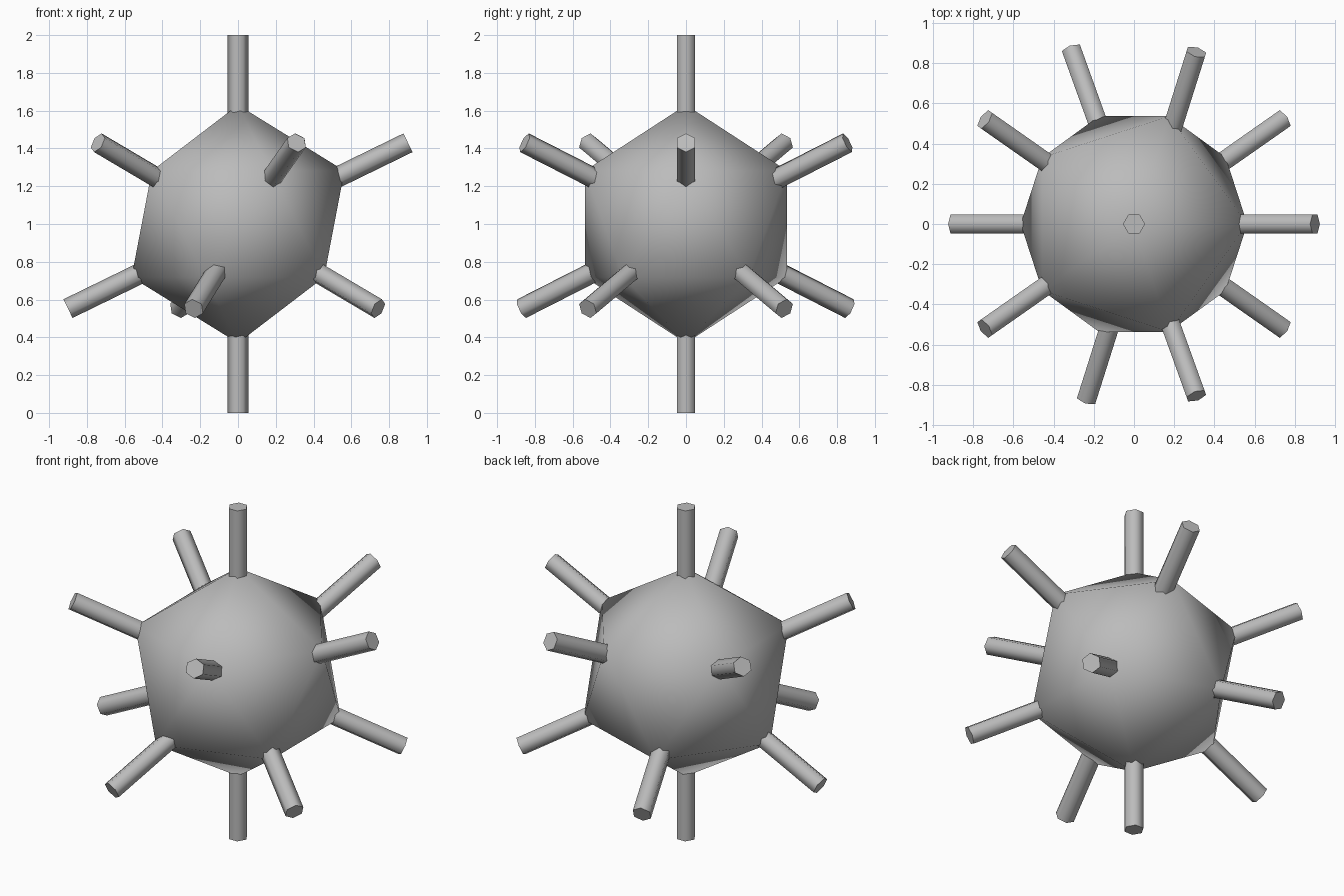
import bpy
from math import radians, pi
from mathutils import Matrix, Vector

cube = bpy.data.objects.get("Cube")
if cube:
    bpy.data.objects.remove(cube)

grey = bpy.data.materials.new("plain grey")
grey.use_nodes = True
colour = (0.5, 0.5, 0.5, 1)
grey.diffuse_color = colour
grey.node_tree.nodes["Principled BSDF"].inputs["Base Color"].default_value = colour

CENTRE = Vector((0, 0, 1))


def finish(name):
    obj = bpy.context.object
    obj.name = name
    obj.data.materials.append(grey)
    # Soften the broad facets but keep the end caps crisp
    bpy.ops.object.shade_smooth_by_angle(angle=radians(65))
    return obj


def rod(name, start, end):
    """Six-sided rod running right through the body."""
    axis = end - start
    bpy.ops.mesh.primitive_cylinder_add(vertices=6, radius=0.055, depth=axis.length)
    obj = finish(name)
    # Turn the corners onto the local x axis, then tilt and swing into place
    obj.data.transform(Matrix.Rotation(pi / 2, 4, "Z"))
    tilt = axis.angle(Vector((0, 0, 1)))
    swing = Vector((axis.x, axis.y)).angle_signed(Vector((1, 0))) if tilt > 0.01 else 0
    obj.rotation_euler = (0, tilt, swing)
    obj.location = CENTRE + (start + end) / 2


# Twenty-sided core
bpy.ops.mesh.primitive_ico_sphere_add(subdivisions=1, radius=0.63, location=CENTRE)
finish("core")

# Upright rod
rod("upright_rod", Vector((0, 0, -1)), Vector((0, 0, 1)))

# Slanted rods: upper tip and lower tip, in plan
HIGH, LOW = 0.43, -0.448
slanted = {
    "left_rod": ((0.90, 0), (-0.90, 0)),
    "back_left_rod": ((0.31, 0.855), (-0.235, -0.87)),
    "back_right_rod": ((-0.742, 0.52), (0.742, -0.52)),
    "front_right_rod": ((-0.742, -0.52), (0.742, 0.52)),
    "front_left_rod": ((0.31, -0.855), (-0.31, 0.865)),
}
for name, (upper, lower) in slanted.items():
    rod(name, Vector((*lower, LOW)), Vector((*upper, HIGH)))
